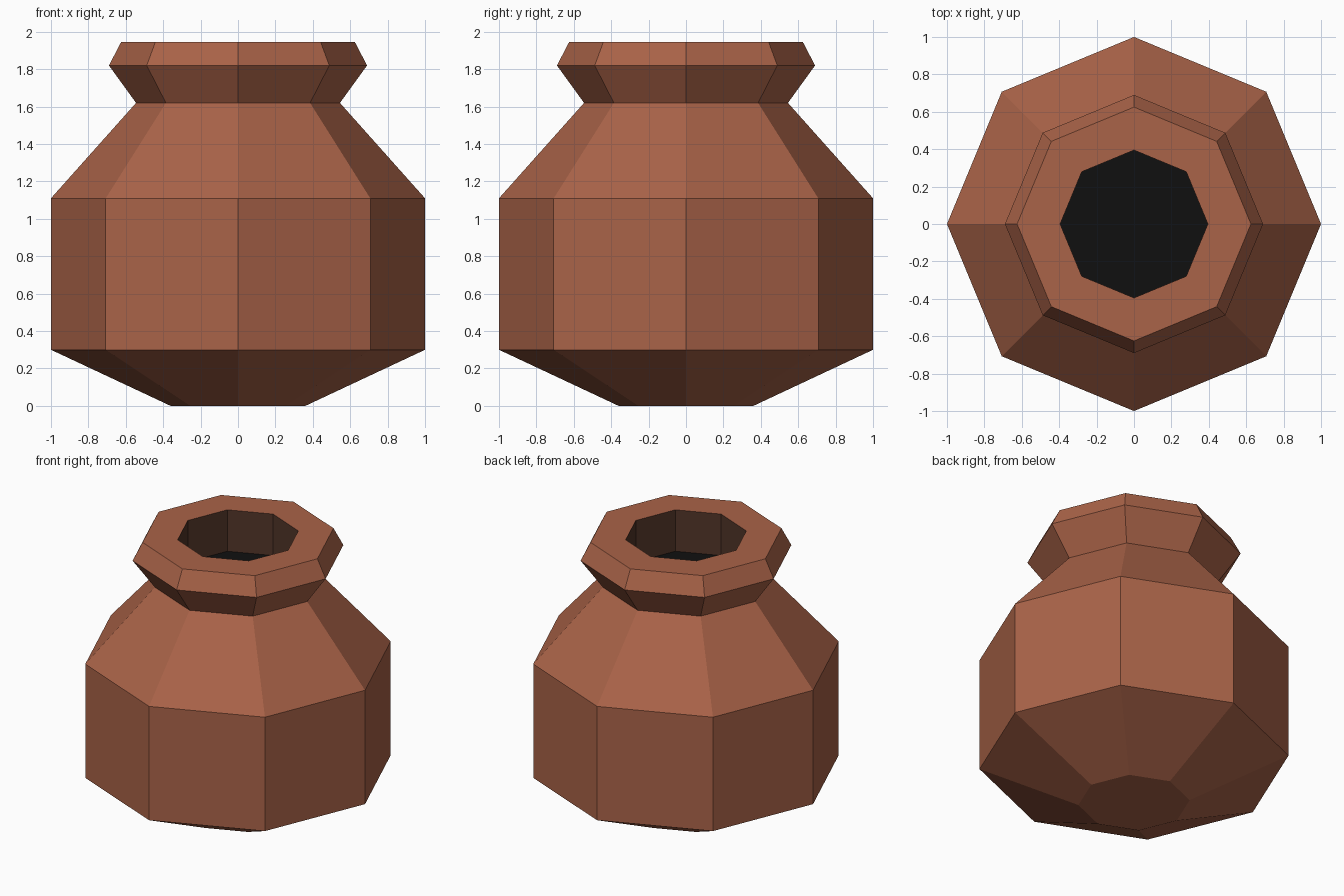
import bpy
import bmesh
from math import cos, sin, tau

SIDES = 8

cube = bpy.data.objects.get("Cube")
if cube:
    bpy.data.objects.remove(cube)


def make_material(name, color):
    mat = bpy.data.materials.new(name)
    mat.use_nodes = True
    mat.diffuse_color = (*color, 1)
    mat.node_tree.nodes["Principled BSDF"].inputs["Base Color"].default_value = (*color, 1)
    return mat


def lathe(name, profile, mat, cap_first=False, cap_last=False):
    """Revolve a (radius, height) profile into a faceted ring of faces."""
    bm = bmesh.new()
    rings = [[bm.verts.new((r * cos(tau * i / SIDES), r * sin(tau * i / SIDES), z))
              for i in range(SIDES)] for r, z in profile]
    for low, high in zip(rings, rings[1:]):
        for i in range(SIDES):
            j = (i + 1) % SIDES
            bm.faces.new((low[i], low[j], high[j], high[i]))
    if cap_first:
        bm.faces.new(rings[0][::-1])
    if cap_last:
        bm.faces.new(rings[-1])
    mesh = bpy.data.meshes.new(name)
    bm.to_mesh(mesh)
    bm.free()
    mesh.materials.append(mat)
    obj = bpy.data.objects.new(name, mesh)
    bpy.context.collection.objects.link(obj)
    return obj


clay = make_material("terracotta", (0.40, 0.125, 0.065))
dark_clay = make_material("dark inner clay", (0.085, 0.036, 0.022))
black = make_material("black contents", (0.005, 0.005, 0.005))

# Outer pot: base, belly, shoulder, neck, flared lip and flat rim
lathe("pot_body", [(0.36, 0), (1, 0.30), (1, 1.11), (0.545, 1.62),
                   (0.69, 1.82), (0.625, 1.945), (0.395, 1.945)], clay, cap_first=True)

# Straight inner wall of the mouth
lathe("mouth_wall", [(0.395, 1.945), (0.395, 1.65)], dark_clay)

# Dark surface closing the mouth
lathe("pot_contents", [(0.395, 1.65)], black, cap_last=True)
